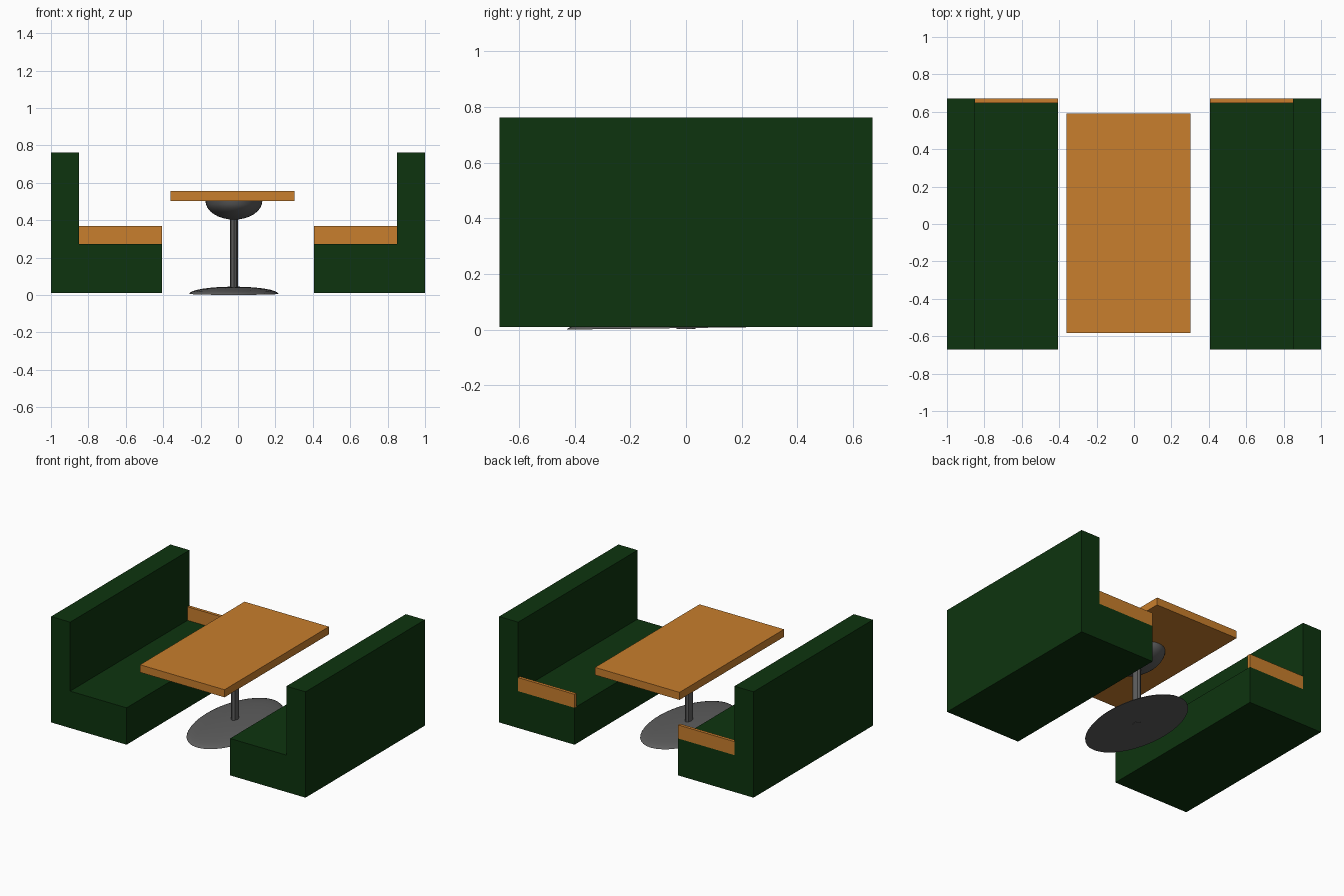
import bpy, bmesh, math
from mathutils import Matrix

if "Cube" in bpy.data.objects:
    bpy.data.objects.remove(bpy.data.objects["Cube"])


def material(name, rgb):
    m = bpy.data.materials.new(name)
    m.diffuse_color = (*rgb, 1)
    m.use_nodes = True
    m.node_tree.nodes["Principled BSDF"].inputs["Base Color"].default_value = m.diffuse_color
    return m


GREEN = material("dark green", (0.004, 0.034, 0.0045))
WOOD = material("orange wood", (0.58, 0.21, 0.026))
METAL = material("dark grey metal", (0.11, 0.11, 0.11))


def finish(name, bm, mat, smooth=False):
    bmesh.ops.recalc_face_normals(bm, faces=bm.faces)
    me = bpy.data.meshes.new(name)
    bm.to_mesh(me)
    bm.free()
    me.materials.append(mat)
    ob = bpy.data.objects.new(name, me)
    bpy.context.collection.objects.link(ob)
    if smooth:
        bpy.context.view_layer.objects.active = ob
        ob.select_set(True)
        bpy.ops.object.shade_smooth_by_angle(angle=math.radians(40))
        ob.select_set(False)
    return ob


def box(name, x, y, z, mat):
    bm = bmesh.new()
    bmesh.ops.create_cube(bm, size=1)
    for v in bm.verts:
        for i, (a, b) in enumerate((x, y, z)):
            v.co[i] = a if v.co[i] < 0 else b
    return finish(name, bm, mat)


def dome(name, rx, ry, height, matrix, mat, sides=40, rings=8):
    """Half ellipsoid with a flat cap, rising by height (negative hangs down)."""
    bm = bmesh.new()
    loops = []
    for j in range(rings):
        t = j / rings * math.pi / 2
        loops.append([bm.verts.new((rx * math.cos(t) * math.cos(2 * math.pi * i / sides),
                                    ry * math.cos(t) * math.sin(2 * math.pi * i / sides),
                                    height * math.sin(t))) for i in range(sides)])
    tip = bm.verts.new((0, 0, height))
    for i in range(sides):
        k = (i + 1) % sides
        for a, b in zip(loops, loops[1:]):
            bm.faces.new((a[i], a[k], b[k], b[i]))
        bm.faces.new((loops[-1][i], loops[-1][k], tip))
    bm.faces.new(loops[0])
    bmesh.ops.transform(bm, matrix=matrix, verts=bm.verts)
    return finish(name, bm, mat, True)


# Facing benches: seat, backrest and wooden end board
for side, s in (("left", -1), ("right", 1)):
    def span(a, b):
        return (min(s * a, s * b), max(s * a, s * b))
    box(side + "_seat", span(0.407, 1), (-0.67, 0.67), (0.01, 0.272), GREEN)
    box(side + "_backrest", span(0.85, 1), (-0.67, 0.67), (0.272, 0.762), GREEN)
    box(side + "_end_board", span(0.407, 0.85), (0.648, 0.67), (0.272, 0.368), WOOD)

# Table top
CX = -0.022
box("table_top", (-0.362, 0.302), (-0.583, 0.59), (0.503, 0.557), WOOD)

# Bowl under the top
dome("table_bowl", 0.152, 0.22, -0.1, Matrix.Translation((CX, 0, 0.503)), METAL)

# Post
bm = bmesh.new()
bmesh.ops.create_cone(bm, cap_ends=True, segments=8, radius1=1, radius2=1, depth=1,
                      matrix=Matrix.Translation((CX, 0, 0.218))
                      @ Matrix.Diagonal((0.021, 0.034, 0.43, 1)))
finish("table_post", bm, METAL)

# Oval foot, tilted very slightly
dome("table_foot", 0.238, 0.428, 0.038,
     Matrix.Translation((CX, 0, 0.006)) @ Matrix.Rotation(0.013, 4, 'X'), METAL)
